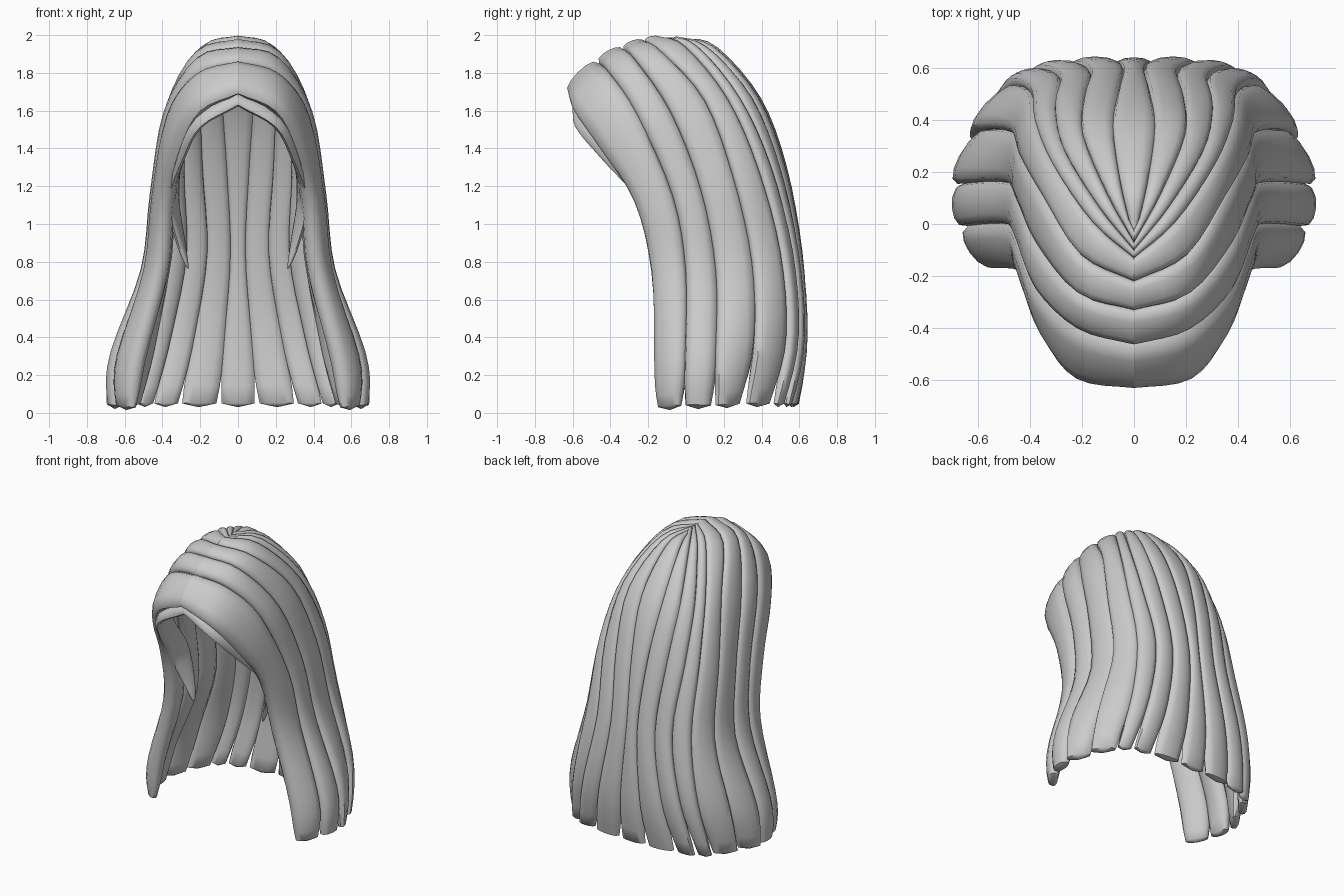
import bpy, bmesh, math
from mathutils import Vector

if "Cube" in bpy.data.objects:
    bpy.data.objects.remove(bpy.data.objects["Cube"])

hair = bpy.data.materials.new("light_grey_hair")
hair.diffuse_color = (0.6, 0.6, 0.6, 1)
hair.use_nodes = True
hair.node_tree.nodes["Principled BSDF"].inputs["Base Color"].default_value = hair.diffuse_color

STEPS = 4      # rows per path segment
ACROSS = 6     # columns on each face of a lock


def smooth_path(pts):
    """Catmull-Rom points through the given path."""
    p = [Vector(q) for q in pts]
    p = [2 * p[0] - p[1]] + p + [2 * p[-1] - p[-2]]
    out = []
    for i in range(1, len(p) - 2):
        a, b, c, d = p[i - 1:i + 3]
        for s in range(STEPS):
            t = s / STEPS
            out.append(0.5 * (2 * b + (c - a) * t + (2 * a - 5 * b + 4 * c - d) * t ** 2
                              + (3 * b - a - 3 * c + d) * t ** 3))
    return out + [p[-2]]


def lock(name, edge_a, edge_b, top=0.035, tip=0.05, inner=0.7, mirror=True, shingle=0.0):
    """Closed lens-shaped lock of hair lofted between two edge paths."""
    a, b = smooth_path(edge_a), smooth_path(edge_b)
    n = len(a)
    bm = bmesh.new()
    rings = []
    for i in range(n):
        v = i / (n - 1)
        j, k = max(i - 1, 0), min(i + 1, n - 1)
        tangent = (a[k] + b[k]) - (a[j] + b[j])
        mid, half = (a[i] + b[i]) / 2, (b[i] - a[i]) / 2
        normal = tangent.cross(half).normalized()
        on_parting = mirror and i == 0
        if on_parting:
            normal.x = 0
        # front edge laps outwards, rear edge tucks under the next lock
        half = half * (1 + 0.08 * v) - normal * shingle * v ** 2
        # narrow the last rows into a blunt tip
        end = max(0, (v - 0.84) / 0.16)
        width = 1 - 0.2 * end ** 2
        bulge = (top + (tip - top) * v ** 2) * (1 - 0.4 * end ** 3)
        bulge = min(bulge, half.length * 0.9)
        depth = 0.7 + (inner - 0.7) * math.sin(math.pi * min(1, v * 1.05)) ** 0.8
        ring = []
        for s in range(2 * ACROSS):
            ang = math.pi * s / ACROSS
            h = math.sin(ang)
            h = math.copysign(abs(h) ** 0.7, h) * (1 if h > 0 else depth)
            co = mid - half * width * math.cos(ang) + normal * bulge * h
            if mirror:
                co.x = 0 if on_parting else max(co.x, 0)
            ring.append(bm.verts.new(co))
        rings.append(ring)
    for r, q in zip(rings, rings[1:]):
        for s in range(2 * ACROSS):
            t = (s + 1) % (2 * ACROSS)
            bm.faces.new((r[s], r[t], q[t], q[s]))
    bm.faces.new(rings[0])
    # low pointed cap on the tip
    apex = bm.verts.new((a[-1] + b[-1]) / 2 + tangent.normalized() * 0.02)
    for s in range(2 * ACROSS):
        bm.faces.new((rings[-1][s], rings[-1][(s + 1) % (2 * ACROSS)], apex))
    bmesh.ops.recalc_face_normals(bm, faces=bm.faces)
    mesh = bpy.data.meshes.new(name)
    bm.to_mesh(mesh)
    bm.free()
    mesh.materials.append(hair)
    ob = bpy.data.objects.new(name, mesh)
    bpy.context.collection.objects.link(ob)
    bpy.ops.object.select_all(action='DESELECT')
    ob.select_set(True)
    bpy.context.view_layer.objects.active = ob
    bpy.ops.object.shade_smooth_by_angle(angle=math.radians(50))
    if mirror:
        m = ob.modifiers.new("mirror", 'MIRROR')
        m.use_mirror_merge = False


# Seams between neighbouring locks, from the parting down to the tips
seam_front = [(0, -.62, 1.69), (.2, -.59, 1.60), (.31, -.45, 1.40), (.38, -.27, 1.12),
              (.41, -.18, .75), (.52, -.16, .28), (.55, -.16, .03)]
seam_temple = [(0, -.46, 1.85), (.2, -.40, 1.79), (.35, -.26, 1.58), (.42, -.07, 1.15),
               (.465, 0, .75), (.61, 0, .30), (.63, -.01, .04)]
seam_ear = [(0, -.33, 1.92), (.2, -.27, 1.87), (.355, -.08, 1.59), (.42, .08, 1.18),
            (.465, .16, .75), (.63, .16, .32), (.67, .14, .04)]
seam_side = [(0, -.22, 1.96), (.2, -.12, 1.90), (.335, .10, 1.65), (.415, .25, 1.25),
             (.45, .35, .80), (.57, .36, .38), (.61, .30, .05)]
seam_rear = [(0, -.13, 1.975), (.15, 0, 1.93), (.30, .22, 1.66), (.37, .38, 1.30),
             (.39, .50, .85), (.46, .53, .42), (.53, .46, .05)]
seam_outer = [(0, -.10, 1.975), (.13, .06, 1.925), (.265, .28, 1.66), (.30, .44, 1.30),
              (.28, .55, .85), (.36, .58, .42), (.45, .52, .05)]
seam_nape = [(0, -.07, 1.975), (.10, .11, 1.92), (.195, .34, 1.66), (.19, .48, 1.30),
             (.165, .57, .85), (.23, .60, .42), (.31, .55, .05)]
seam_back = [(.01, -.02, 1.97), (.05, .15, 1.91), (.08, .37, 1.65), (.06, .50, 1.30),
             (.04, .58, .85), (.07, .60, .42), (.10, .57, .05)]

lock("front_lock", seam_front, seam_temple, 0.05, 0.06, 1.2, shingle=-.01)
lock("temple_lock", seam_temple, seam_ear, 0.04, 0.065, 1.6, shingle=.01)
lock("ear_lock", seam_ear, seam_side, 0.035, 0.055, 1.6, shingle=.02)
lock("side_lock", seam_side, seam_rear, 0.03, 0.055, 1.6, shingle=.02)
lock("rear_lock", seam_rear, seam_outer, 0.03, 0.045, 1.4, shingle=.01)
lock("outer_nape_lock", seam_outer, seam_nape, 0.03, 0.045, 1.0, shingle=.01)
lock("nape_lock", seam_nape, seam_back, 0.03, 0.05)
lock("back_centre_lock", seam_back, [(-x, y, z) for x, y, z in seam_back],
     0.03, 0.045, mirror=False)

# Short lock framing the face opening, tucked under the front lock
lock("face_lock",
     [(0, -.595, 1.63), (.2, -.585, 1.515), (.295, -.44, 1.34), (.365, -.25, 1.13),
      (.325, -.16, .93), (.272, -.12, .78)],
     [(0, -.50, 1.70), (.2, -.42, 1.62), (.30, -.30, 1.43), (.32, -.10, 1.15),
      (.29, -.07, .93), (.265, -.09, .78)], 0.035, 0.015)
